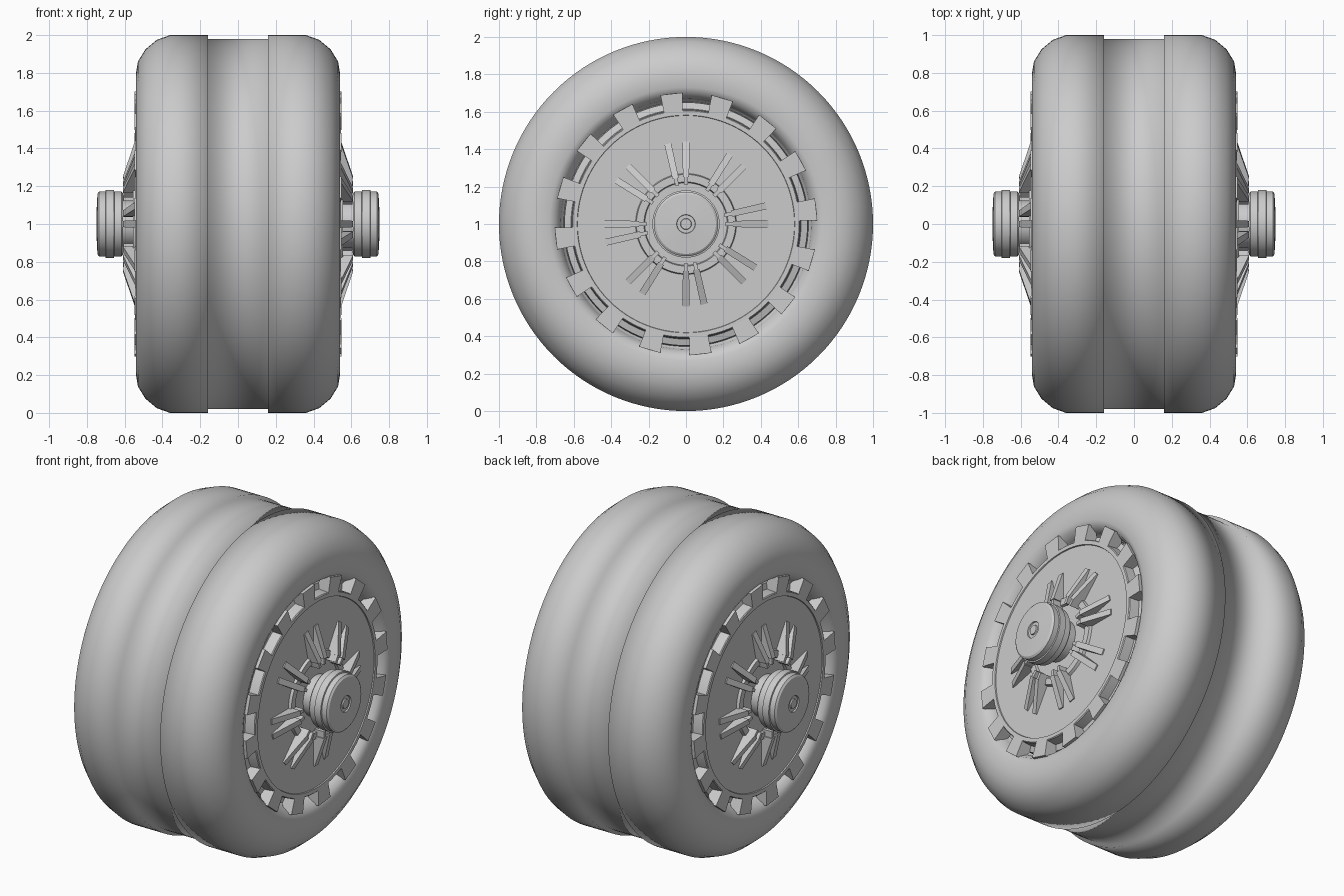
import bpy, bmesh, math
from mathutils import Vector

if "Cube" in bpy.data.objects:
    bpy.data.objects.remove(bpy.data.objects["Cube"])

CZ = 1.0  # axle height


def finish(name, bm, angle=None):
    bmesh.ops.remove_doubles(bm, verts=bm.verts, dist=1e-5)
    bmesh.ops.recalc_face_normals(bm, faces=bm.faces)
    me = bpy.data.meshes.new(name)
    bm.to_mesh(me)
    bm.free()
    ob = bpy.data.objects.new(name, me)
    bpy.context.collection.objects.link(ob)
    if angle:
        bpy.ops.object.select_all(action='DESELECT')
        ob.select_set(True)
        bpy.context.view_layer.objects.active = ob
        bpy.ops.object.shade_smooth_by_angle(angle=math.radians(angle))
    return ob


def lathe(name, profile, segs=96, angle=30):
    """Revolve (x, radius) points about the axle."""
    bm = bmesh.new()
    rings = []
    for x, r in profile:
        rings.append([bm.verts.new((x, r * math.cos(t), CZ + r * math.sin(t)))
                      for t in (2 * math.pi * i / segs for i in range(segs))]
                     if r > 0 else [bm.verts.new((x, 0, CZ))] * segs)
    for a, b in zip(rings, rings[1:]):
        for i in range(segs):
            j = (i + 1) % segs
            vs = list(dict.fromkeys((a[i], a[j], b[j], b[i])))
            bm.faces.new(vs)
    return finish(name, bm, angle)


def radial_plates(name, profile, angles, w_in, w_out):
    """Plates with an (x, radius) outline, repeated around the axle."""
    bm = bmesh.new()
    r0, r1 = min(p[1] for p in profile), max(p[1] for p in profile)
    for deg in angles:
        t = math.radians(deg)
        out = Vector((0, math.cos(t), math.sin(t)))
        tan = Vector((0, -math.sin(t), math.cos(t)))
        sides = []
        for s in (-0.5, 0.5):
            sides.append([bm.verts.new(
                Vector((x, 0, CZ)) + out * r
                + tan * s * (w_in + (w_out - w_in) * (r - r0) / (r1 - r0)))
                for x, r in profile])
        a, b = sides
        bm.faces.new(a)
        bm.faces.new(b[::-1])
        n = len(profile)
        for i in range(n):
            j = (i + 1) % n
            bm.faces.new((a[i], b[i], b[j], a[j]))
    return finish(name, bm)


def other_side(ob):
    """Same part turned half a circle about z for the far side."""
    c = ob.copy()
    c.name = ob.name + "_left"
    c.rotation_euler.z = math.pi
    bpy.context.collection.objects.link(c)


# Tyre: rounded shoulders, shallow centre channel, soft shading throughout
half = [(0.16, 0.98), (0.16, 1.0), (0.36, 1.0), (0.43, 0.975), (0.49, 0.925),
        (0.53, 0.86), (0.54, 0.80), (0.54, 0.73), (0.525, 0.695),
        (0.48, 0.67), (0.40, 0.655), (0.40, 0.60)]
tyre = lathe("tyre", [(-x, r) for x, r in reversed(half)] + half, 128)
tyre.data.shade_smooth()
if "sharp_edge" in tyre.data.attributes:
    tyre.data.attributes.remove(tyre.data.attributes["sharp_edge"])

# Wheel disc with raised rim lip and low centre boss
disc = lathe("wheel_disc", [
    (0.40, 0.655), (0.47, 0.65), (0.48, 0.615), (0.54, 0.61), (0.545, 0.605),
    (0.545, 0.582), (0.538, 0.58), (0.538, 0.27), (0.555, 0.265),
    (0.555, 0.225), (0.54, 0.22), (0.54, 0.12)])

# Rim teeth overlapping the sidewall
teeth = radial_plates("rim_teeth", [(0.44, 0.60), (0.545, 0.60), (0.547, 0.70), (0.50, 0.70)],
                      [6.4 + 22.5 * i for i in range(16)], 0.10, 0.118)

# Paired tapering spokes
spokes = radial_plates("spokes", [(0.53, 0.25), (0.61, 0.25), (0.545, 0.44), (0.53, 0.44)],
                       [45 * i + d for i in range(8) for d in (0, 12.8)], 0.034, 0.037)
tabs = radial_plates("spoke_tabs", [(0.53, 0.21), (0.605, 0.21), (0.605, 0.26), (0.53, 0.26)],
                     [45 * i + d for i in range(8) for d in (0, 12.8)], 0.02, 0.02)

# Axle neck and hub knob with raised band and centre dimple
hub = lathe("hub_knob", [
    (0.53, 0.125), (0.61, 0.125), (0.61, 0.165), (0.618, 0.172), (0.655, 0.172),
    (0.657, 0.18), (0.70, 0.18), (0.702, 0.172), (0.735, 0.172), (0.744, 0.16),
    (0.75, 0.05), (0.742, 0.048), (0.742, 0.03), (0.75, 0.028), (0.75, 0.0)], 64)

for part in (disc, teeth, spokes, tabs, hub):
    other_side(part)
